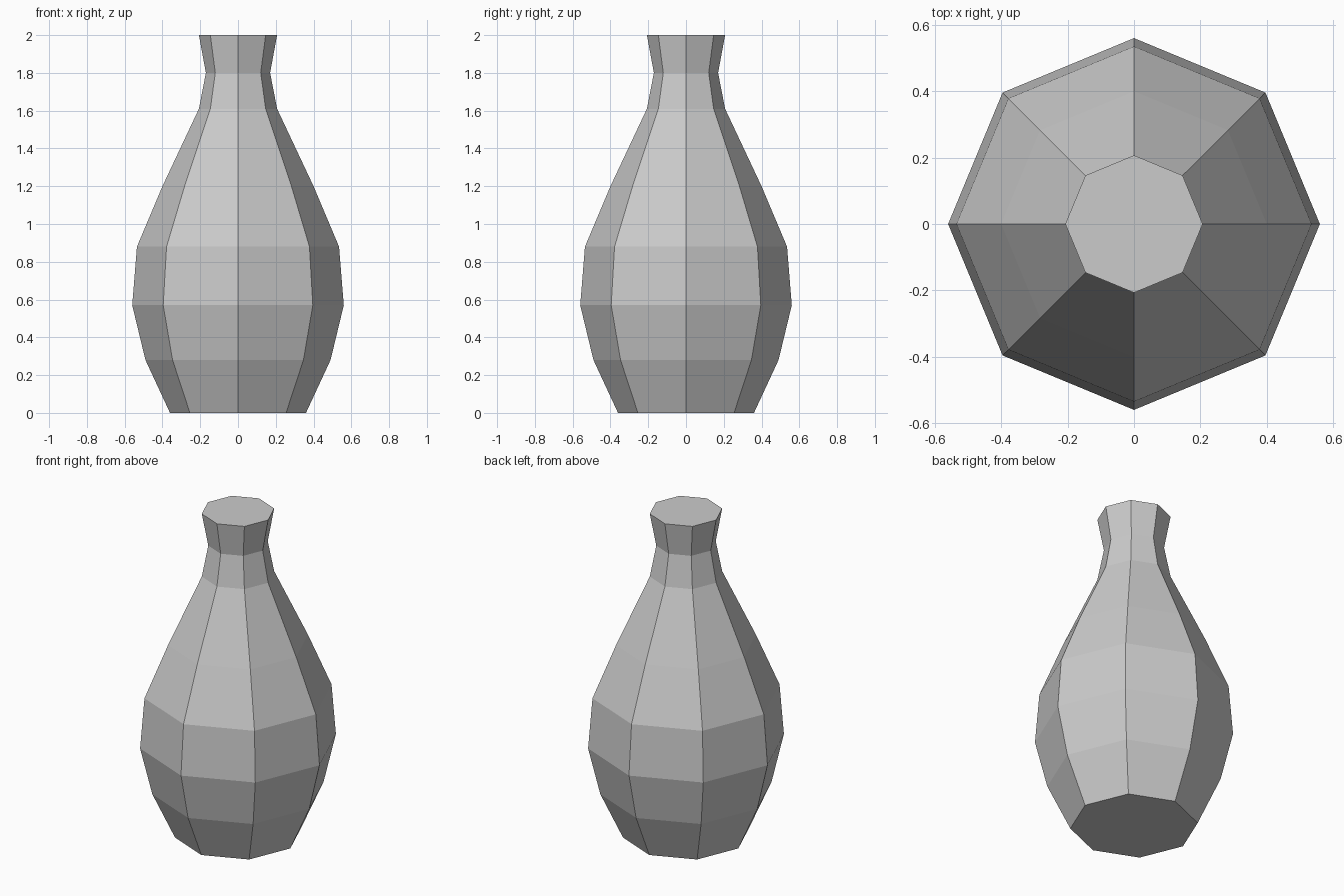
import bpy
import bmesh
from math import cos, sin, pi

cube = bpy.data.objects.get("Cube")
if cube:
    bpy.data.objects.remove(cube, do_unlink=True)

SIDES = 8
# Bottle outline: (radius, height)
PROFILE = [(0.36, 0.0), (0.49, 0.28), (0.56, 0.57), (0.535, 0.88),
           (0.40, 1.20), (0.207, 1.61), (0.17, 1.80), (0.207, 2.0)]

grey = bpy.data.materials.new("plain_grey")
grey.use_nodes = True
colour = (0.6, 0.6, 0.6, 1.0)
grey.diffuse_color = colour
grey.node_tree.nodes["Principled BSDF"].inputs["Base Color"].default_value = colour

bm = bmesh.new()
# Octagonal rings with corners on the axes
rings = [[bm.verts.new((r * cos(2 * pi * i / SIDES), r * sin(2 * pi * i / SIDES), z))
          for i in range(SIDES)] for r, z in PROFILE]

# Walls between neighbouring rings
for low, high in zip(rings, rings[1:]):
    for i in range(SIDES):
        j = (i + 1) % SIDES
        bm.faces.new((low[i], low[j], high[j], high[i]))

# Flat base and closed top
bm.faces.new(rings[0][::-1])
bm.faces.new(rings[-1])

mesh = bpy.data.meshes.new("bottle")
bm.to_mesh(mesh)
bm.free()
mesh.materials.append(grey)
bottle = bpy.data.objects.new("bottle", mesh)
bpy.context.collection.objects.link(bottle)
